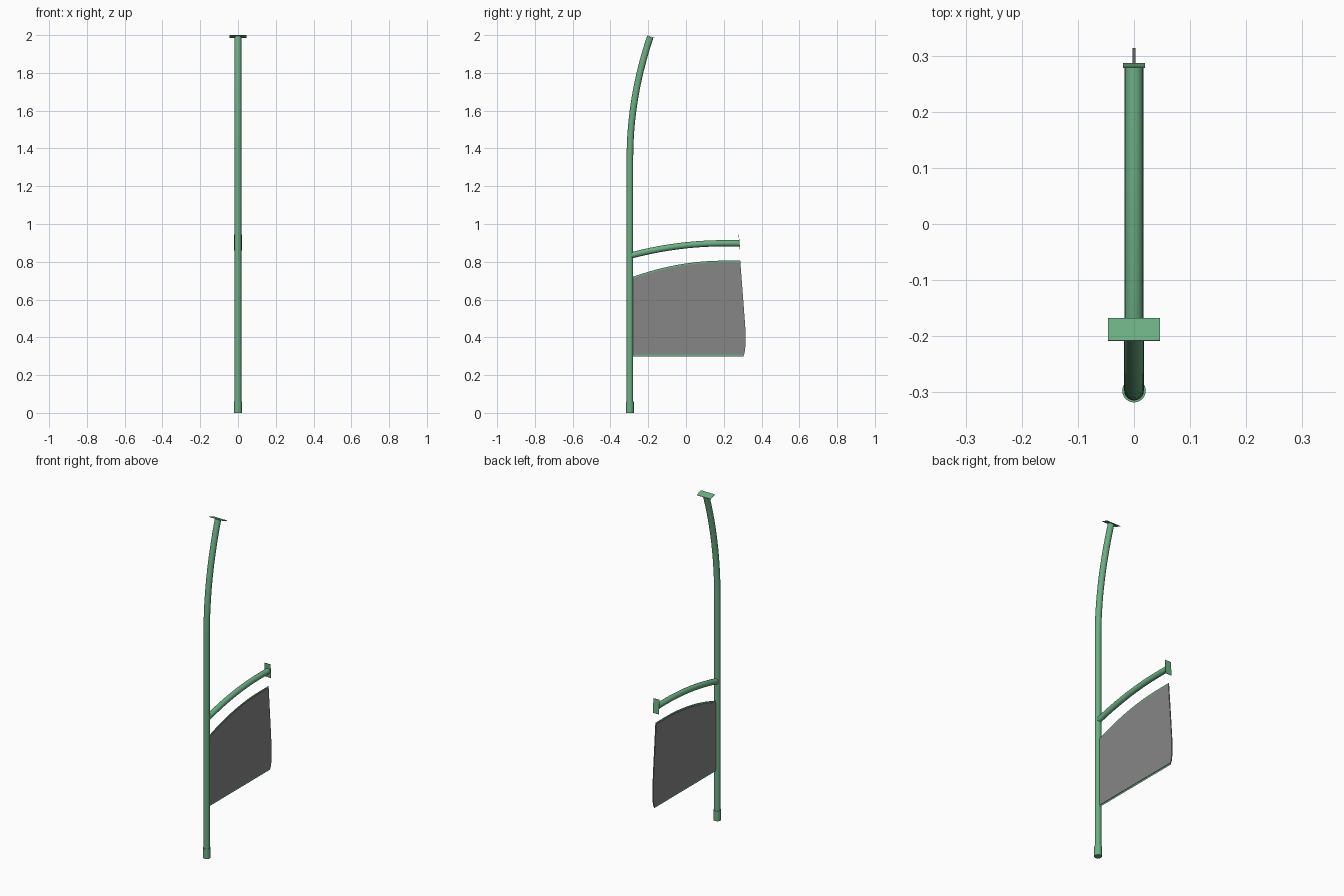
import bpy, bmesh, math
from mathutils import Matrix, Vector

if "Cube" in bpy.data.objects:
    bpy.data.objects.remove(bpy.data.objects["Cube"])


def material(name, color):
    m = bpy.data.materials.new(name)
    m.diffuse_color = color
    m.use_nodes = True
    m.node_tree.nodes["Principled BSDF"].inputs["Base Color"].default_value = m.diffuse_color
    return m


GREEN = material("green_paint", (0.15, 0.43, 0.23, 1))
GREY = material("dark_glass", (0.24, 0.24, 0.24, 1))
POLE_Y = -0.297


def add_mesh(name, bm, mat):
    bmesh.ops.recalc_face_normals(bm, faces=bm.faces)
    me = bpy.data.meshes.new(name)
    bm.to_mesh(me)
    bm.free()
    me.materials.append(mat)
    ob = bpy.data.objects.new(name, me)
    bpy.context.collection.objects.link(ob)
    return ob


def smooth(ob):
    bpy.ops.object.select_all(action='DESELECT')
    ob.select_set(True)
    bpy.context.view_layer.objects.active = ob
    bpy.ops.object.shade_smooth_by_angle(angle=math.radians(40))


def tube(name, path, radius, sides=24):
    """Sweep a circle along a (y, z) path in the x = 0 plane."""
    bm = bmesh.new()
    pts = [Vector((0, y, z)) for y, z in path]
    rings = []
    for i, p in enumerate(pts):
        t = (pts[min(i + 1, len(pts) - 1)] - pts[max(i - 1, 0)]).normalized()
        side = Vector((1, 0, 0))
        up = t.cross(side)
        rings.append([bm.verts.new(p + radius * (math.cos(a) * side + math.sin(a) * up))
                      for a in (2 * math.pi * k / sides for k in range(sides))])
    for a, b in zip(rings, rings[1:]):
        for k in range(sides):
            n = (k + 1) % sides
            bm.faces.new((a[k], a[n], b[n], b[k]))
    bm.faces.new(rings[0])
    bm.faces.new(rings[-1])
    smooth(add_mesh(name, bm, GREEN))


def plate(name, center, size, tilt):
    bm = bmesh.new()
    bmesh.ops.create_cube(bm, size=1, matrix=Matrix.Translation(center)
                          @ Matrix.Rotation(tilt, 4, 'X')
                          @ Matrix.Diagonal((*size, 1)))
    add_mesh(name, bm, GREEN)


def slab(name, bm, mat, depth):
    """Give flat faces in the x = 0 plane a thickness centred on x = 0."""
    ob = add_mesh(name, bm, mat)
    mod = ob.modifiers.new("thickness", 'SOLIDIFY')
    mod.thickness = depth
    mod.offset = 0
    return ob


# Upright pole: straight, then curving back towards the top
bend = [1.35 + 0.64 * i / 10 for i in range(11)]
tube("pole", [(POLE_Y, 0)] + [(POLE_Y + 0.262 * (z - 1.35) ** 2, z) for z in bend], 0.0175)
tube("foot_sleeve", [(POLE_Y, 0), (POLE_Y, 0.06)], 0.021)
plate("top_mounting_plate", (0, -0.188, 1.992), (0.092, 0.042, 0.002), -0.325)

# Curved arm rail and its end plate
arm_y = [POLE_Y + (0.2 - POLE_Y) * i / 10 for i in range(11)]
tube("arm_rail", [(y, 0.898 - 0.267 * (0.2 - y) ** 2) for y in arm_y] + [(0.282, 0.898)], 0.0165)
plate("arm_mounting_plate", (0, 0.2825, 0.902), (0.04, 0.002, 0.085), 0.08)

# Panel outline (y, z): bottom and rear edge, then curved top edge
outline = [(-0.284, 0.308), (0.303, 0.308), (0.310, 0.325), (0.314, 0.36),
           (0.314, 0.44), (0.306, 0.55), (0.287, 0.796)]
for i in range(11):
    y = 0.2 - 0.484 * i / 10
    outline.append((y, 0.796 - 0.37 * (0.2 - y) ** 2))


def panel_part(keep_rim):
    bm = bmesh.new()
    face = bm.faces.new([bm.verts.new((0, y, z)) for y, z in outline])
    rim = bmesh.ops.inset_region(bm, faces=[face], thickness=0.009,
                                 use_boundary=True, use_even_offset=True)["faces"]
    drop = [face] if keep_rim else rim
    bmesh.ops.delete(bm, geom=drop, context='FACES')
    return bm


slab("panel_frame", panel_part(True), GREEN, 0.02)
slab("panel_glass", panel_part(False), GREY, 0.006)
